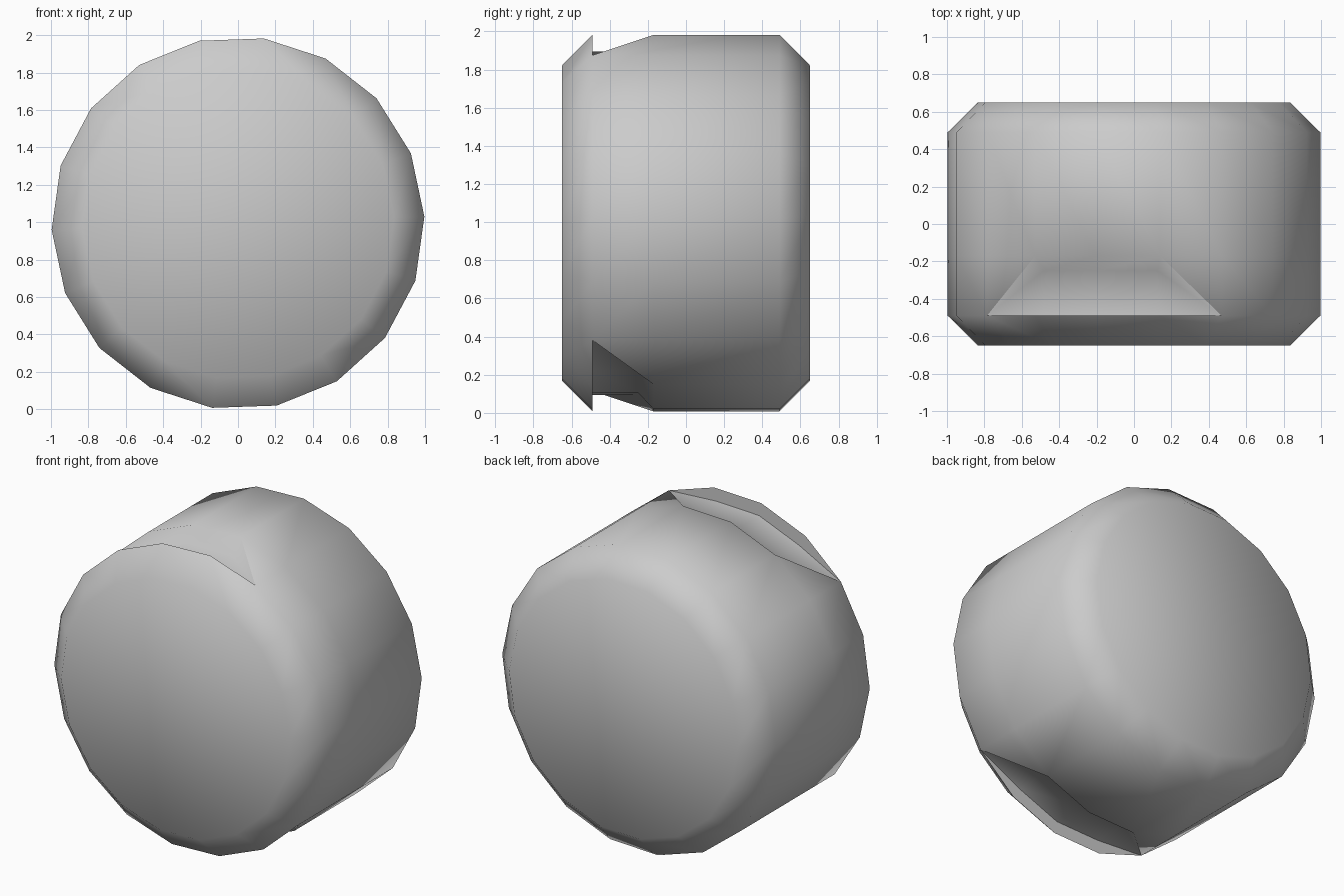
import bpy, bmesh, math

cube = bpy.data.objects.get("Cube")
if cube:
    bpy.data.objects.remove(cube, do_unlink=True)

SIDES, RADIUS, CENTRE_Z = 18, 0.997, 0.995
FACE_R, FACE_Y, RIM_Y = 0.835, 0.65, 0.49      # end faces and chamfered rims
NOTCH_R, NOTCH_Y, FLOOR_Y = 0.91, -0.17, -0.25  # two opposite notches behind the front rim
NOTCH = {(first + k) % SIDES for first in (4, 13) for k in range(3)}

grey = bpy.data.materials.new("light grey")
grey.use_nodes = True
grey.diffuse_color = (0.6, 0.6, 0.6, 1)
grey.node_tree.nodes["Principled BSDF"].inputs["Base Color"].default_value = (0.6, 0.6, 0.6, 1)

bm = bmesh.new()


def point(i, r, y):
    a = math.radians(2 + i * 360 / SIDES)
    return bm.verts.new((r * math.cos(a), y, CENTRE_Z + r * math.sin(a)))


def ring(r, y):
    return [point(i, r, y) for i in range(SIDES)]


front, rim = ring(FACE_R, -FACE_Y), ring(RADIUS, -RIM_Y)
shoulder = ring(RADIUS, NOTCH_Y)
back_rim, back = ring(RADIUS, RIM_Y), ring(FACE_R, FACE_Y)
step = {i: point(i, NOTCH_R, FLOOR_Y) for i in NOTCH}
floor = {i: point(i, NOTCH_R, -RIM_Y) for i in NOTCH}

# End faces, chamfers and the barrel
bm.faces.new(front)
bm.faces.new(back)
for i in range(SIDES):
    j = (i + 1) % SIDES
    for a, b in ((front, rim), (shoulder, back_rim), (back_rim, back)):
        bm.faces.new((a[i], a[j], b[j], b[i]))
    # Front of the barrel: plain panel, notch panel, or notch end
    if i in NOTCH and j in NOTCH:
        bm.faces.new((shoulder[i], shoulder[j], step[j], step[i]))
        bm.faces.new((step[i], step[j], floor[j], floor[i]))
        bm.faces.new((floor[i], floor[j], rim[j], rim[i]))
    elif i in NOTCH or j in NOTCH:
        n, o = (i, j) if i in NOTCH else (j, i)
        bm.faces.new((shoulder[n], shoulder[o], rim[o]))
        bm.faces.new((shoulder[n], rim[o], step[n]))
        bm.faces.new((step[n], rim[o], floor[n]))
        bm.faces.new((floor[n], rim[o], rim[n]))
    else:
        bm.faces.new((rim[i], rim[j], shoulder[j], shoulder[i]))

bmesh.ops.recalc_face_normals(bm, faces=bm.faces)
mesh = bpy.data.meshes.new("notched_drum")
bm.to_mesh(mesh)
bm.free()
mesh.materials.append(grey)
drum = bpy.data.objects.new("notched_drum", mesh)
bpy.context.collection.objects.link(drum)

bpy.ops.object.select_all(action="DESELECT")
drum.select_set(True)
bpy.context.view_layer.objects.active = drum
bpy.ops.object.shade_smooth_by_angle(angle=math.radians(60))
